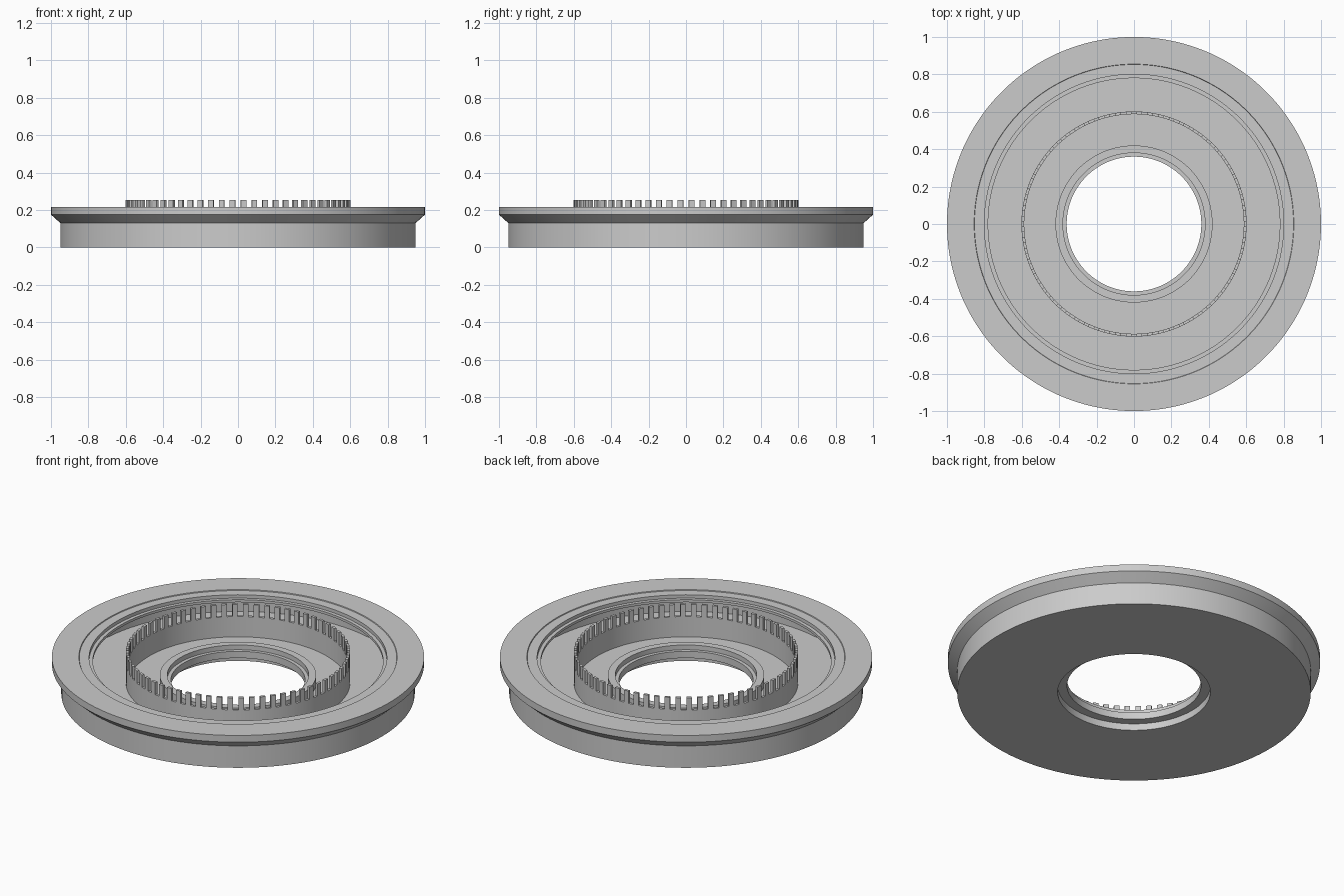
import bpy
import bmesh
import math

cube = bpy.data.objects.get("Cube")
if cube:
    bpy.data.objects.remove(cube, do_unlink=True)

SEGMENTS = 128
STEP = 2 * math.pi / SEGMENTS

grey = bpy.data.materials.new("plain grey")
grey.use_nodes = True
colour = (0.6, 0.6, 0.6, 1)
grey.diffuse_color = colour
grey.node_tree.nodes["Principled BSDF"].inputs["Base Color"].default_value = colour


def finish(name, bm):
    bmesh.ops.recalc_face_normals(bm, faces=bm.faces)
    mesh = bpy.data.meshes.new(name)
    bm.to_mesh(mesh)
    bm.free()
    mesh.materials.append(grey)
    obj = bpy.data.objects.new(name, mesh)
    bpy.context.collection.objects.link(obj)
    bpy.ops.object.select_all(action="DESELECT")
    obj.select_set(True)
    bpy.context.view_layer.objects.active = obj
    bpy.ops.object.shade_smooth_by_angle(angle=math.radians(25))
    return obj


def point(bm, r, z, step):
    a = (step - 0.5) * STEP
    return bm.verts.new((r * math.cos(a), r * math.sin(a), z))


def lathe(name, profile):
    """Turn a closed (radius, height) profile around z."""
    bm = bmesh.new()
    rings = [[point(bm, r, z, k) for r, z in profile] for k in range(SEGMENTS)]
    n = len(profile)
    for k, ring in enumerate(rings):
        after = rings[(k + 1) % SEGMENTS]
        for i in range(n):
            j = (i + 1) % n
            bm.faces.new((ring[i], after[i], after[j], ring[j]))
    return finish(name, bm)


# Hollow dish: flanged outside, stepped and undercut rim, floor, hub, stepped bore
lathe("flanged_dish", [
    (0.41, 0), (0.95, 0), (0.95, 0.13), (1, 0.175), (1, 0.215),
    (0.855, 0.215), (0.853, 0.21), (0.80, 0.21), (0.80, 0.19),
    (0.78, 0.19), (0.78, 0.175), (0.91, 0.175), (0.91, 0.06),
    (0.42, 0.06), (0.42, 0.108), (0.38, 0.108), (0.38, 0.08),
    (0.36, 0.08), (0.36, 0.04), (0.41, 0.04),
])

# Thin upright ring on the floor
INNER, OUTER, RING_TOP, TOOTH_TOP = 0.587, 0.602, 0.18, 0.252
lathe("inner_ring", [(INNER, 0.05), (OUTER, 0.05),
                     (OUTER, RING_TOP), (INNER, RING_TOP)])

# Crown of square teeth on every other segment of the ring
bm = bmesh.new()
for k in range(1, SEGMENTS, 2):
    low, high = [[point(bm, r, z, s) for r, s in
                  ((INNER, k), (OUTER, k), (OUTER, k + 1), (INNER, k + 1))]
                 for z in (RING_TOP, TOOTH_TOP)]
    bm.faces.new(high)
    bm.faces.new(low)
    for i in range(4):
        j = (i + 1) % 4
        bm.faces.new((low[i], low[j], high[j], high[i]))
finish("ring_teeth", bm)
